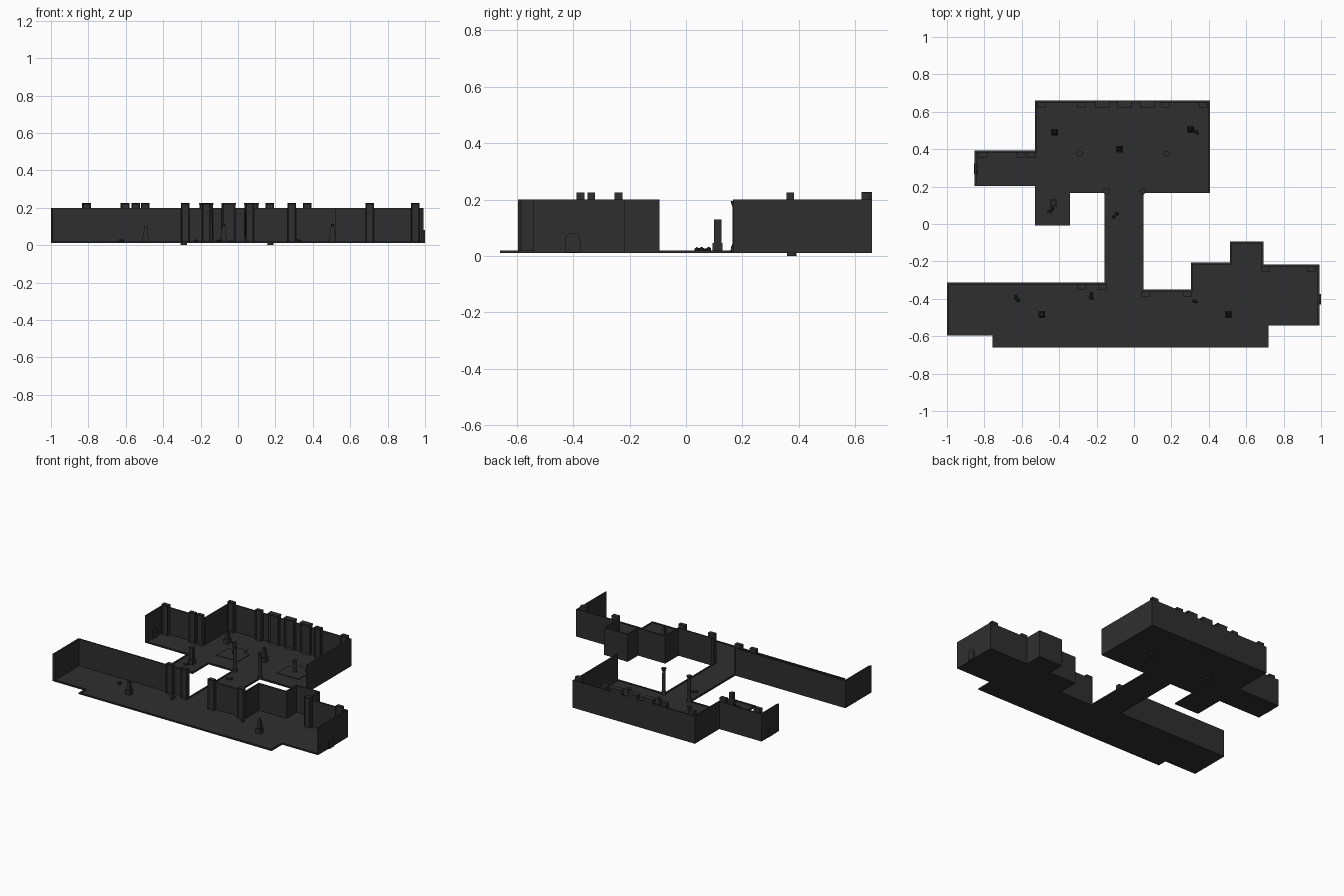
import bpy, bmesh, math, random
from mathutils import Matrix, Vector

if "Cube" in bpy.data.objects:
    bpy.data.objects.remove(bpy.data.objects["Cube"])
random.seed(4)

stone = bpy.data.materials.new("dark_stone")
stone.diffuse_color = (0.028, 0.028, 0.028, 1)
stone.use_nodes = True
stone.node_tree.nodes["Principled BSDF"].inputs["Base Color"].default_value = stone.diffuse_color

FLOOR, WALL, CURB, T = 0.015, 0.2, 0.02, 0.01


def finish(bm, name):
    bmesh.ops.recalc_face_normals(bm, faces=bm.faces)
    me = bpy.data.meshes.new(name)
    bm.to_mesh(me)
    bm.free()
    ob = bpy.data.objects.new(name, me)
    bpy.context.collection.objects.link(ob)
    me.materials.append(stone)
    return ob


def add_prism(bm, pts, z0, z1):
    base = bm.faces.new([bm.verts.new((x, y, z0)) for x, y in pts])
    ext = bmesh.ops.extrude_face_region(bm, geom=[base], use_keep_orig=True)
    for v in ext["geom"]:
        if isinstance(v, bmesh.types.BMVert):
            v.co.z = z1


def add_box(bm, x0, x1, y0, y1, z0, z1):
    add_prism(bm, [(x0, y0), (x1, y0), (x1, y1), (x0, y1)], z0, z1)


def add_cone(bm, x, y, z0, z1, r0, r1, n=16):
    m = Matrix.Translation((x, y, (z0 + z1) / 2)) @ Matrix.Rotation(math.pi / 4, 4, 'Z')
    bmesh.ops.create_cone(bm, cap_ends=True, segments=n, radius1=r0, radius2=r1,
                          depth=z1 - z0, matrix=m)


# Floor outline, counter-clockwise; third value says the next edge is a full wall
plan = [(-1, -.313, 1), (-1, -.596, 0), (-.757, -.596, 0), (-.757, -.66, 0),
        (.719, -.66, 0), (.719, -.543, 0), (.992, -.543, 1), (.992, -.217, 1),
        (.693, -.217, 1), (.693, -.094, 1), (.512, -.094, 1), (.512, -.207, 1),
        (.304, -.207, 1), (.304, -.351, 1), (.05, -.351, 0), (.05, .167, 0),
        (.405, .167, 1), (.405, .66, 1), (-.53, .66, 1), (-.53, .393, 1),
        (-.853, .393, 1), (-.853, .202, 0), (-.53, .202, 0), (-.53, -.008, 0),
        (-.342, -.008, 0), (-.342, .167, 0), (-.158, .167, 0), (-.158, -.313, 1)]
P = [Vector(p[:2]) for p in plan]
N = len(P)


def inward(i):
    d = (P[(i + 1) % N] - P[i % N]).normalized()
    return Vector((-d.y, d.x))


inner = [P[i] + T * (inward(i - 1) + (inward(i) if abs(inward(i).dot(inward(i - 1))) < .5
         else Vector((0, 0)))) for i in range(N)]

bm = bmesh.new()
add_prism(bm, P, 0.011, FLOOR)
finish(bm, "floor")

# Mitred walls and low curbs along each edge
walls, curbs = bmesh.new(), bmesh.new()
for i in range(N):
    j = (i + 1) % N
    full = plan[i][2]
    add_prism(walls if full else curbs, [P[i], P[j], inner[j], inner[i]],
              FLOOR, WALL if full else CURB)
finish(walls, "walls")
finish(curbs, "curbs")


# Box with a sunk panel on its front
def panelled(name, x, w, y0, y1, z1, border, cap=0):
    bm = bmesh.new()
    add_box(bm, x - w / 2, x + w / 2, y0, y1, FLOOR, z1)
    bmesh.ops.recalc_face_normals(bm, faces=bm.faces)
    front = [f for f in bm.faces if f.normal.y < -.9]
    bmesh.ops.inset_region(bm, faces=front, thickness=border, depth=0)
    for v in front[0].verts:
        v.co.y += .006
    if cap:
        add_box(bm, x - w / 2 - .002, x + w / 2 + .002, y0 - cap, y1, z1 - .01, z1)
    finish(bm, name)


# Wall pillars: x and the y of the wall behind
for x, yw in [(-.495, .66), (-.283, .66), (.17, .66), (.37, .66), (-.81, .393),
              (-.604, .393), (-.547, .393), (-.283, -.313), (-.17, -.313),
              (.062, -.351), (.288, -.351), (.705, -.217), (.947, -.217)]:
    panelled("wall_pillar", x, .046, yw - T - .027, yw - T + .001, .225, .008)

# Framed niches in the back wall
for x in (-.17, -.05, .072):
    panelled("back_niche", x, .074, .631, .66, .227, .012, .008)


# Round columns
def column(name, x, y, z0, z1):
    bm = bmesh.new()
    add_cone(bm, x, y, z0, z0 + .02, .017, .015)
    add_cone(bm, x, y, z0 + .018, z1 - .018, .011, .01)
    add_cone(bm, x, y, z1 - .02, z1, .011, .017)
    finish(bm, name)


for x in (-.147, .047):
    column("gate_column", x, .175, FLOOR, .195)
for x in (-.29, .173):
    column("court_column", x, .375, 0, .1)
    bm = bmesh.new()
    add_prism(bm, [(x - .083, .297), (x + .083, .297), (x + .083, .422), (x + .04, .422),
                   (x + .04, .463), (x - .04, .463), (x - .04, .422), (x - .083, .422)],
              FLOOR, .019)
    finish(bm, "court_plinth")

# Square pedestals: x, y, top height, tapered or straight
for x, y, top, taper in [(-.425, .49, .1, 1), (-.43, .112, .13, 0), (-.077, .4, .1, 1),
                         (.302, .505, .1, 1), (-.493, -.484, .1, 1), (.505, -.484, .1, 1)]:
    bm = bmesh.new()
    add_box(bm, x - .018, x + .018, y - .018, y + .018, FLOOR, .046)
    add_cone(bm, x, y, .046, top, .019, .012 if taper else .019, 4)
    if x > .4 or taper and y > .39:
        bmesh.ops.create_icosphere(bm, subdivisions=1, radius=.011,
                                   matrix=Matrix.Translation((x, y, top + .006)))
    finish(bm, "pedestal")

# Rubble heaps
for x, y in [(-.445, .072), (-.1, .045), (-.62, -.4), (-.23, -.385), (.33, -.408), (.327, .5)]:
    bm = bmesh.new()
    for k in range(4):
        r = random.uniform(.006, .011)
        m = Matrix.Translation((x + random.uniform(-.014, .014), y + random.uniform(-.016, .016),
                                FLOOR + r * .7))
        bmesh.ops.create_icosphere(bm, subdivisions=1, radius=r, matrix=m)
    finish(bm, "rubble")

# Arched doors through the two end walls
arch = [(.0275 * math.cos(a), .055 + .0275 * math.sin(a))
        for a in [k * math.pi / 8 for k in range(9)]]
for x, y in ((.99, -.402), (-.846, .295)):
    for name, s, depth in (("door_frame", 1, .009), ("door_leaf", .72, .01)):
        bm = bmesh.new()
        add_prism(bm, [(u * s, v * s) for u, v in [(.0275, .012)] + arch + [(-.0275, .012)]],
                  -depth, depth)
        for v in bm.verts:
            v.co = (x + v.co.z, y + v.co.x, max(v.co.y, .012))
        finish(bm, name)
